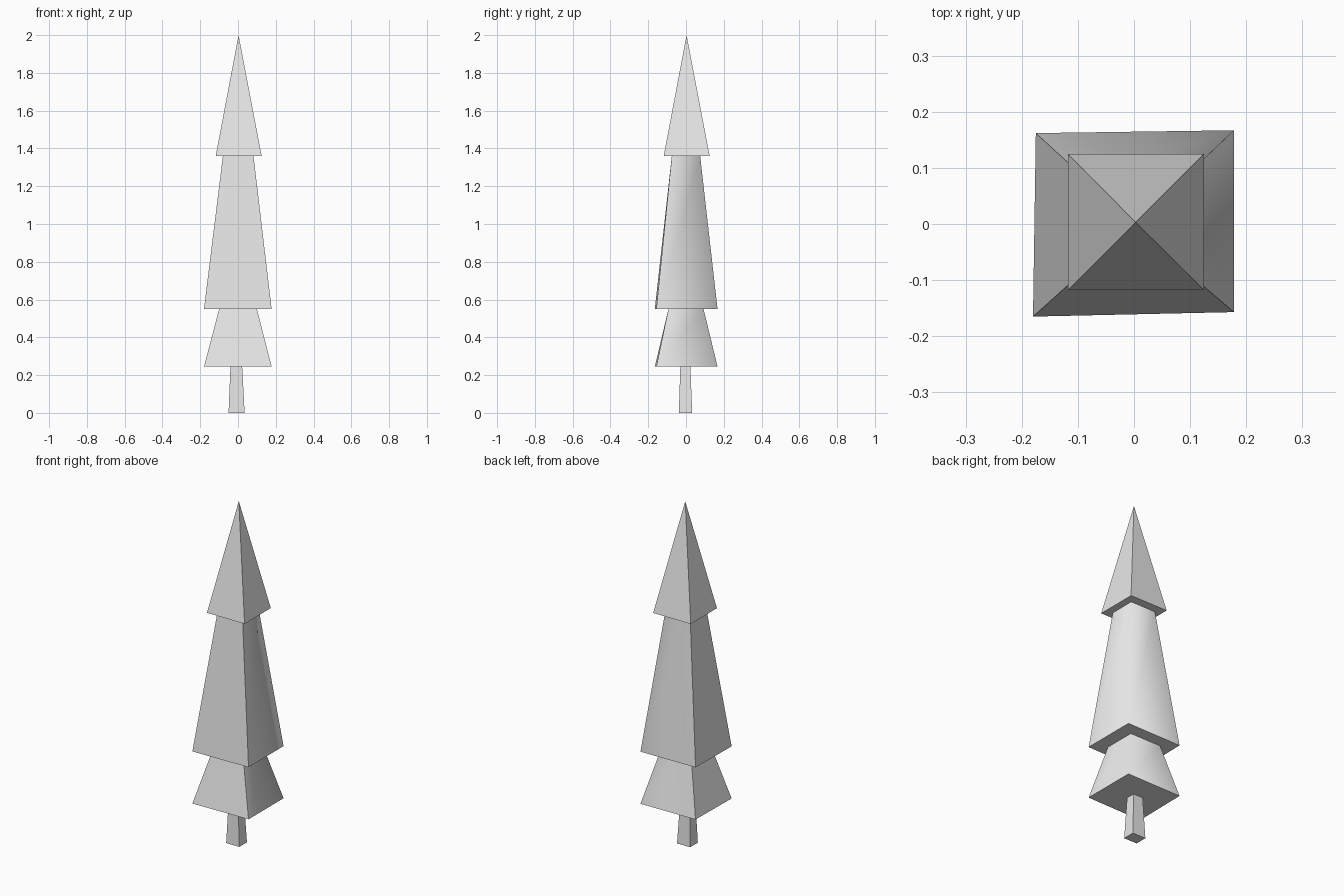
import bpy
import bmesh

cube = bpy.data.objects.get("Cube")
if cube:
    bpy.data.objects.remove(cube, do_unlink=True)

# One plain grey for the whole tree
GREY = (0.8, 0.8, 0.8, 1.0)
grey = bpy.data.materials.new("plain grey")
grey.use_nodes = True
grey.diffuse_color = GREY
grey.node_tree.nodes["Principled BSDF"].inputs["Base Color"].default_value = GREY


def box_ring(x0, x1, y0, y1):
    """Corners in order: front right, front left, back left, back right."""
    return [(x0, y0), (x1, y0), (x1, y1), (x0, y1)]


def loft(name, rings, apex=None, soft_corner=None):
    """Skin four-sided rings (z, corners) from bottom to top, closing both ends."""
    bm = bmesh.new()
    loops = [[bm.verts.new((x, y, z)) for x, y in ring] for z, ring in rings]
    bm.faces.new(loops[0][::-1])
    for low, high in zip(loops, loops[1:]):
        for i in range(4):
            j = (i + 1) % 4
            bm.faces.new((low[i], low[j], high[j], high[i]))
    if apex:
        tip = bm.verts.new(apex)
        for i in range(4):
            bm.faces.new((loops[-1][i], loops[-1][(i + 1) % 4], tip))
    else:
        bm.faces.new(loops[-1])
    # Keep edges crisp, apart from an optional softly shaded corner
    if soft_corner is not None:
        for face in bm.faces:
            face.smooth = True
        soft = {loop[soft_corner] for loop in loops}
        for edge in bm.edges:
            edge.smooth = all(v in soft for v in edge.verts)
    bmesh.ops.recalc_face_normals(bm, faces=bm.faces)
    mesh = bpy.data.meshes.new(name)
    bm.to_mesh(mesh)
    bm.free()
    mesh.materials.append(grey)
    obj = bpy.data.objects.new(name, mesh)
    bpy.context.collection.objects.link(obj)
    return obj


# Trunk, leaning very slightly
loft("trunk", [
    (0.0, box_ring(-0.05, 0.035, -0.038, 0.033)),
    (0.245, box_ring(-0.04, 0.022, -0.03, 0.023)),
])

# Lower and middle tiers share the same slightly skewed skirt
skirt = [(-0.18, -0.165), (0.178, -0.157), (0.178, 0.167), (-0.175, 0.162)]
loft("lower_and_middle_branches", [
    (0.245, skirt),
    (0.55, box_ring(-0.1, 0.1, -0.093, 0.093)),
    (0.55, skirt),
    (1.36, box_ring(-0.08, 0.082, -0.075, 0.075)),
], soft_corner=2)

# Pointed top tier
loft("top_branches", [(1.36, box_ring(-0.118, 0.125, -0.118, 0.125))],
     apex=(0.003, 0.003, 2.0))
